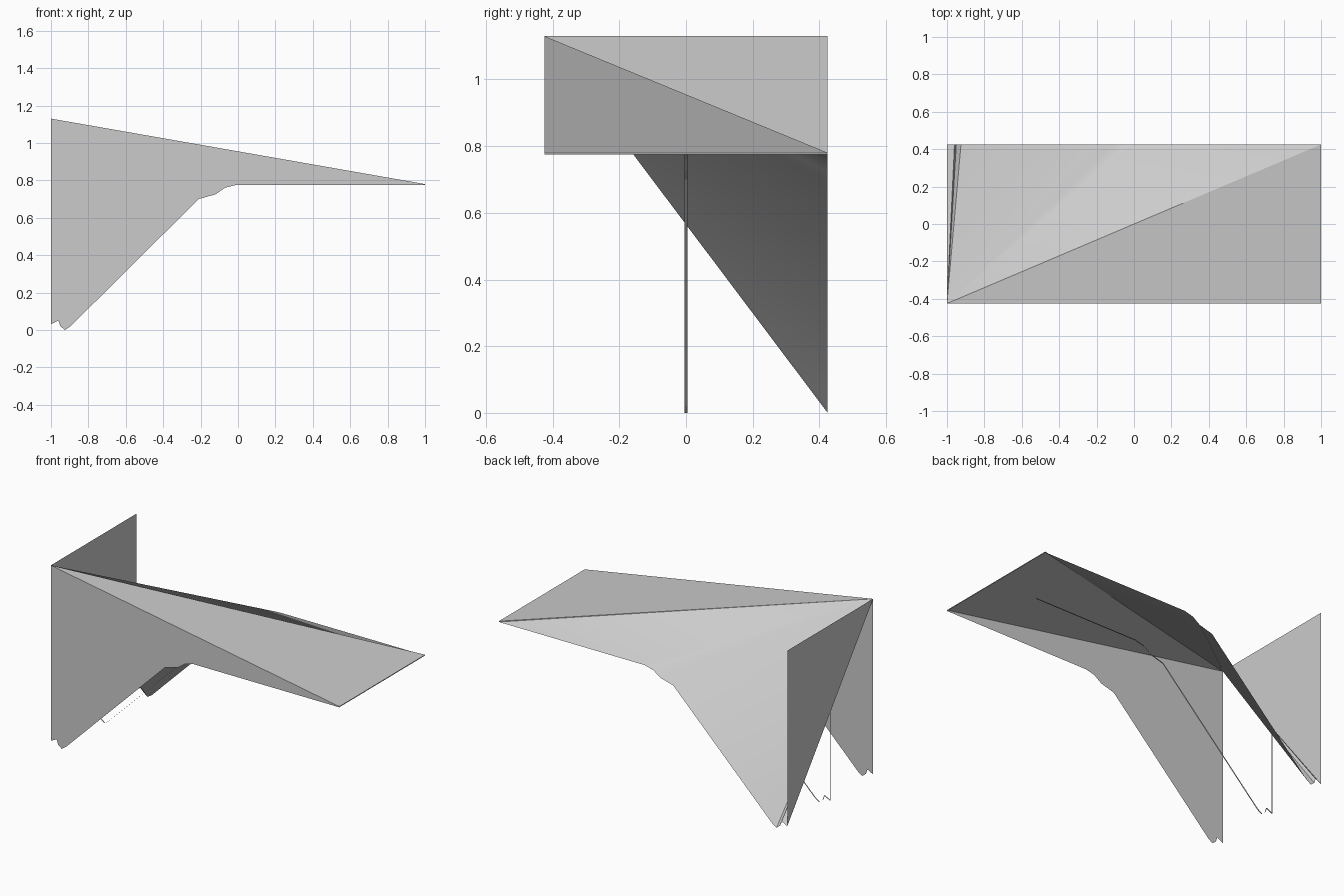
import bpy
import bmesh
import math

cube = bpy.data.objects.get("Cube")
if cube:
    bpy.data.objects.remove(cube, do_unlink=True)

HALF = 0.425      # half depth
HIGH = 1.13       # top of the tall side
TIP = 0.78        # top of the thin end

# Underside outline (x, z), from the tall side to the thin end
UNDERSIDE = [(-1, 0.03), (-0.96, 0.05), (-0.95, 0.02), (-0.925, 0.0),
             (-0.895, 0.02), (-0.21, 0.70), (-0.12, 0.725),
             (-0.07, 0.76), (-0.01, 0.775), (1, 0.775)]
OUTLINE = [(-1, HIGH)] + UNDERSIDE + [(1, TIP)]

grey = bpy.data.materials.new("plain grey")
grey.use_nodes = True
colour = (0.6, 0.6, 0.6, 1)
grey.diffuse_color = colour
grey.node_tree.nodes["Principled BSDF"].inputs["Base Color"].default_value = colour


def make_part(name, points, faces, smooth=False):
    bm = bmesh.new()
    verts = [bm.verts.new(p) for p in points]
    for face in faces:
        bm.faces.new([verts[i] for i in face])
    mesh = bpy.data.meshes.new(name)
    bm.to_mesh(mesh)
    bm.free()
    mesh.materials.append(grey)
    obj = bpy.data.objects.new(name, mesh)
    bpy.context.collection.objects.link(obj)
    if smooth:
        bpy.ops.object.select_all(action='DESELECT')
        obj.select_set(True)
        bpy.context.view_layer.objects.active = obj
        bpy.ops.object.shade_smooth_by_angle(angle=math.radians(30))
    return obj


# Flat front panel
make_part("front_panel", [(x, -HALF, z) for x, z in OUTLINE],
          [range(len(OUTLINE))])

# Folded sheet fanning from the front top corner to the rear outline
rim = [(x, HALF, z) for x, z in OUTLINE] + [(1, -HALF, TIP)]
make_part("fan_sheet", [(-1, -HALF, HIGH)] + rim,
          [(0, i + 1, i) for i in range(1, len(rim))], smooth=True)

# Thin lip closing the low end
make_part("end_lip",
          [(1, y, z) for y, z in ((-HALF, 0.775), (HALF, 0.775),
                                  (HALF, TIP), (-HALF, TIP))],
          [range(4)])

# Narrow ribbon following the underside along the middle
path = [(-1, 0.58)] + UNDERSIDE[:-1] + [(0.71, 0.775)]
WIDTH = 0.008
ribbon = [(x, side * WIDTH / 2, z) for x, z in path for side in (-1, 1)]
make_part("middle_ribbon", ribbon,
          [(i, i + 1, i + 3, i + 2) for i in range(0, len(ribbon) - 2, 2)])
